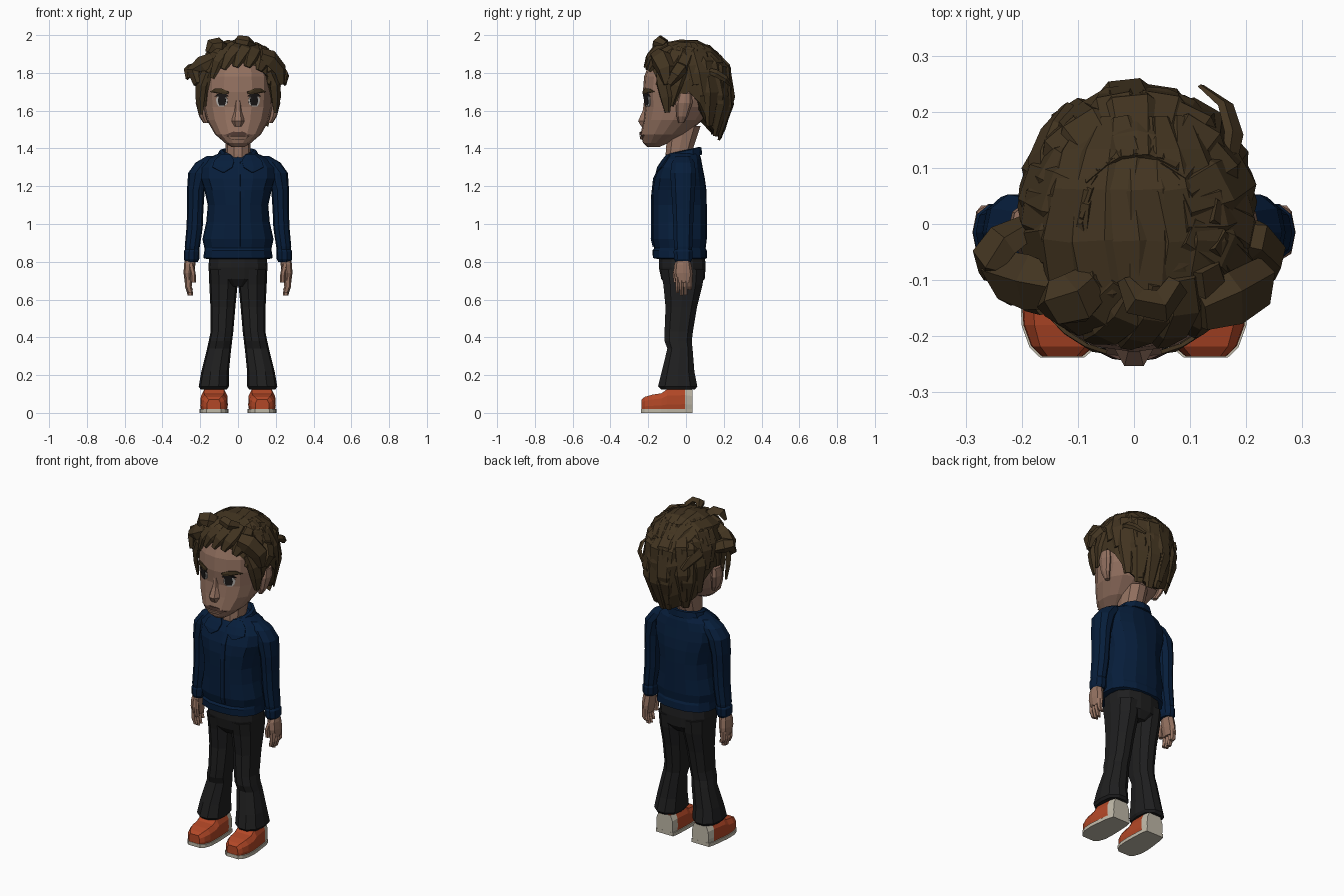
import bpy, bmesh, math, random
from mathutils import Vector
from mathutils.bvhtree import BVHTree

random.seed(4)
cube = bpy.data.objects.get("Cube")
if cube:
    bpy.data.objects.remove(cube)


def material(name, r, g, b):
    m = bpy.data.materials.new(name)
    m.use_nodes = True
    m.diffuse_color = (r, g, b, 1)
    m.node_tree.nodes["Principled BSDF"].inputs["Base Color"].default_value = (r, g, b, 1)
    return m


SKIN = material("brown skin", .295, .167, .118)
HAIR = material("dark brown hair", .054, .034, .0145)
NAVY = material("navy jacket", .002, .0125, .043)
PANTS = material("charcoal trousers", .0135, .0135, .014)
SHOE = material("orange shoe", .45, .064, .02)
SOLE = material("off white sole", .52, .48, .39)
WHITE = material("eye white", .5, .47, .44)
DARK = material("dark iris", .012, .01, .01)
LIP = material("dark lip", .08, .042, .032)


def finish(name, bm, *mats, rule=None):
    bmesh.ops.recalc_face_normals(bm, faces=bm.faces)
    if rule:
        for f in bm.faces:
            f.material_index = rule(f.calc_center_median())
    tree = BVHTree.FromBMesh(bm)
    me = bpy.data.meshes.new(name)
    bm.to_mesh(me)
    bm.free()
    for m in mats:
        me.materials.append(m)
    ob = bpy.data.objects.new(name, me)
    bpy.context.collection.objects.link(ob)
    return ob, tree


def loft(name, rings, *mats, rule=None):
    """Skin a row of equal point rings and cap both ends."""
    bm = bmesh.new()
    rows = [[bm.verts.new(p) for p in ring] for ring in rings]
    n = len(rows[0])
    for a, b in zip(rows, rows[1:]):
        for k in range(n):
            j = (k + 1) % n
            bm.faces.new((a[k], a[j], b[j], b[k]))
    bm.faces.new(rows[0])
    bm.faces.new(rows[-1])
    return finish(name, bm, *mats, rule=rule)


def oval(z, cx, hw, yf, yb, n=12, p=2.3, tilt=0):
    """Rounded ring from front yf to back yb."""
    pts = []
    for k in range(n):
        a = math.tau * k / n
        c, s = math.cos(a), math.sin(a)
        r = (abs(c) ** p + abs(s) ** p) ** (-1 / p)
        dy = r * s * (yb - yf) / 2
        pts.append((cx + r * c * hw, (yf + yb) / 2 + dy, z + tilt * dy))
    return pts


def plate(name, tree, rows, mat, lift=.003, cols=4):
    """Thin plate laid on the front of a part; rows are (x0, x1, z)."""
    bm = bmesh.new()
    grid = []
    for x0, x1, z in rows:
        line = []
        for k in range(cols + 1):
            x = x0 + (x1 - x0) * k / cols
            hit = tree.ray_cast(Vector((x, -1, z)), Vector((0, 1, 0)))[0]
            line.append(bm.verts.new((x, (hit.y if hit else -.1) - lift, z)))
        grid.append(line)
    for a, b in zip(grid, grid[1:]):
        for k in range(cols):
            bm.faces.new((a[k], a[k + 1], b[k + 1], b[k]))
    ob, _ = finish(name, bm, mat)
    mod = ob.modifiers.new("thickness", "SOLIDIFY")
    mod.thickness, mod.offset = .007, 0


SIDES = (("left", 1), ("right", -1))

# Head, neck and nose
_, face = loft("head", [oval(z, 0, w, f, b, 16) for z, w, f, b in (
    (1.408, .035, -.205, -.14), (1.43, .07, -.228, -.09), (1.475, .122, -.24, .0),
    (1.55, .165, -.226, .09), (1.62, .182, -.218, .14), (1.7, .187, -.228, .17),
    (1.78, .185, -.222, .18), (1.86, .165, -.19, .16), (1.92, .1, -.12, .1))], SKIN)
loft("neck", [oval(z, 0, w, f, b, 10) for z, w, f, b in (
    (1.3, .08, -.11, .05), (1.37, .065, -.11, .03), (1.52, .07, -.1, .08))], SKIN)
loft("nose", [oval(z, 0, w, f, -.19, 6, 2) for z, w, f in (
    (1.68, .016, -.22), (1.6, .022, -.232), (1.545, .034, -.258), (1.515, .026, -.24))], SKIN)

# Mouth
plate("upper_lip", face, [(-.025, .025, 1.488), (-.075, .075, 1.468)], LIP, .004)
plate("lower_lip", face, [(-.06, .06, 1.464), (-.03, .03, 1.448)], SKIN, .005)

# Eyes, brows and ears
for side, s in SIDES:
    plate(side + "_eye", face, [(s * a, s * b, z) for a, b, z in (
        (.07, .1, 1.683), (.055, .116, 1.66), (.058, .11, 1.635), (.075, .1, 1.622))], WHITE)
    plate(side + "_iris", face, [(s * a, s * b, z) for a, b, z in (
        (.068, .1, 1.68), (.063, .105, 1.652), (.07, .098, 1.628))], DARK, .006)
    plate(side + "_upper_lid", face, [(s * a, s * b, z) for a, b, z in (
        (.065, .108, 1.688), (.05, .122, 1.676))], DARK, .007)
    plate(side + "_brow", face, [(s * a, s * b, z) for a, b, z in (
        (.085, .122, 1.716), (.048, .148, 1.7), (.052, .085, 1.688))], HAIR, .007)
    loft(side + "_ear", [oval(z, s * x, w, f, b, 8, 2) for z, x, w, f, b in (
        (1.535, .17, .014, -.04, -.01), (1.57, .186, .02, -.05, .01),
        (1.64, .2, .024, -.055, .035), (1.69, .2, .018, -.04, .03))], SKIN)

# Hair cap with an uneven hairline
HAIRLINE = [1.85, 1.85, 1.83, 1.78, 1.64, 1.65, 1.7, 1.64, 1.54, 1.5, 1.48, 1.46, 1.47]
TOP, MID = 1.965, 1.72


def scalp(col, u, puff=1.0):
    """Point on the hair surface: col runs round from the front, u from crown to hairline."""
    a = math.tau * col / 24
    i = abs((col + 12) % 24 - 12)
    lo = int(i)
    low = HAIRLINE[lo] + (HAIRLINE[min(lo + 1, 12)] - HAIRLINE[lo]) * (i - lo)
    p = 2.6 + .5 * math.cos(a)
    z = low + (TOP - low) * max(0, math.cos(min(u, 1) * math.pi / 2)) ** (2 / p)
    z -= max(0, u - 1) * .25
    if z > MID:
        r = max(0, 1 - ((z - MID) / (TOP - MID)) ** p) ** (1 / p)
    else:
        r = 1 - 4.2 * (MID - z) ** 2
    puff *= 1 + .09 * max(0, math.cos(a)) * abs(math.sin(a))
    return Vector((.006 + .202 * r * math.sin(a) * puff, .015 - .232 * r * math.cos(a) * puff, z))


rings = []
for u in (.12, .3, .48, .64, .78, .9, 1):
    rings.append([scalp(c, u, random.uniform(.97, 1.03)) for c in range(24)])
rings.append([(p.x * .82, p.y * .82, p.z + .01) for p in rings[-1]])
_, cap = loft("hair_cap", rings, HAIR)

# Chunky locks of hair
HEAD_MID = Vector((0, 0, 1.72))


def lock(name, path, width, thick=.45):
    path = [Vector(p) for p in path]
    out = []
    for i, p in enumerate(path):
        run = (path[min(i + 1, len(path) - 1)] - path[max(i - 1, 0)]).normalized()
        side = run.cross(p - HEAD_MID).normalized()
        up = side.cross(run)
        t = i / (len(path) - 1)
        w = width * (.65 + 1.2 * t - 1.5 * t * t)
        out.append([p + side * w * a + up * w * b * thick for a, b in
                    ((-1, -.6), (-.7, .7), (.5, 1), (1, -.6))])
    loft(name, out, HAIR)


# Broad strands swept from the forehead over the crown
for k in range(6):
    x = -.13 + k * .054
    path = []
    for y in (-.19, -.12, -.03, .06, .13, .19):
        spread = x * (1 - .35 * abs(y + .02) / .2) + random.uniform(-.008, .008)
        hit = cap.ray_cast(Vector((spread, y, 3)), Vector((0, 0, -1)))[0]
        if hit:
            path.append(hit + Vector((0, 0, random.uniform(-.004, .006))))
    lock("crown_strand", path, random.uniform(.052, .062), .2)

# Locks falling over the sides and back; short above the ears
for k in range(15):
    col = 4.9 + k * 1.015
    over_ear = min(abs(col - 6), abs(col - 18)) < 1.1
    end = .9 if over_ear else random.uniform(.95, 1.1)
    twist = random.uniform(-.9, .9)
    lock("side_back_lock", [scalp(col + twist * t, .2 + (end - .2) * t, .97 + .06 * t)
                            for t in (0, .35, .7, 1)], random.uniform(.055, .07), .26)
for k in range(8):
    col = -4 + k * 1.2
    lock("fringe_lock", [scalp(col + 1.8 - 1.8 * t, .35 + .72 * t, 1.03)
                         for t in (0, .4, .75, 1)], .048, .38)

lock("right_clump", [(-.13, -.12, 1.88), (-.19, -.11, 1.85), (-.24, -.095, 1.81), (-.22, -.13, 1.74)], .062, .55)
lock("right_outer_tuft", [(-.18, .0, 1.8), (-.235, -.03, 1.82), (-.262, -.06, 1.82), (-.265, -.09, 1.77)], .046, .6)
lock("left_clump", [(.12, -.16, 1.9), (.175, -.14, 1.88), (.225, -.11, 1.82), (.235, -.1, 1.74)], .064, .55)
lock("left_outer_tuft", [(.17, -.02, 1.84), (.22, -.03, 1.83), (.248, -.06, 1.79), (.245, -.09, 1.74)], .046, .6)
lock("right_temple_lock", [(-.17, -.14, 1.81), (-.198, -.125, 1.74), (-.203, -.11, 1.67), (-.198, -.1, 1.58)], .046)
lock("left_temple_lock", [(.17, -.14, 1.81), (.2, -.125, 1.74), (.205, -.11, 1.67), (.2, -.1, 1.59)], .046)
lock("quiff_curl", [(-.06, -.1, 1.93), (-.1, -.135, 1.955), (-.14, -.145, 1.95), (-.16, -.15, 1.91)], .055, .55)
lock("crown_curl", [(.08, -.11, 1.95), (.05, -.15, 1.97), (.0, -.14, 1.978), (-.02, -.1, 1.965)], .036, .6)
lock("nape_curl", [(.17, .1, 1.82), (.18, .16, 1.8), (.165, .21, 1.77), (.12, .245, 1.73)], .026)
lock("back_tuft", [(-.165, .06, 1.84), (-.165, .12, 1.81), (-.145, .17, 1.78), (-.12, .21, 1.73)], .04)

# Jacket body, collar and front closure
_, chest = loft("jacket_body", [oval(z, 0, w, f, b, 16, 2.6) for z, w, f, b in (
    (.815, .165, -.15, .1), (.82, .184, -.175, .112), (.86, .178, -.178, .11),
    (.872, .178, -.168, .104), (.92, .188, -.18, .11), (1.01, .168, -.18, .11),
    (1.1, .16, -.18, .11), (1.18, .178, -.178, .108), (1.24, .2, -.168, .1), (1.3, .2, -.145, .088),
    (1.345, .165, -.115, .08), (1.375, .1, -.09, .07))], NAVY)
loft("collar", [oval(z, 0, w, f, b, 12, 2.2, .22) for z, w, f, b in (
    (1.345, .12, -.115, .085), (1.385, .1, -.105, .082), (1.39, .082, -.092, .068),
    (1.35, .07, -.085, .05))], NAVY)
plate("front_placket", chest, [(.012, .035, z) for z in (1.33, 1.24, 1.14, 1.02, .92, .88)], NAVY, .004, 1)
for side, s in SIDES:
    plate(side + "_lapel", chest, [(s * a, s * b, z) for a, b, z in (
        (.04, .09, 1.365), (.02, .125, 1.335), (.03, .135, 1.3), (.07, .085, 1.275))], NAVY, .006)

# Arms and hands
for side, s in SIDES:
    loft(side + "_sleeve", [oval(z, s * x, w, -.015 - d, -.015 + d, 10) for z, x, w, d in (
        (1.36, .12, .045, .04), (1.325, .165, .06, .062), (1.27, .206, .058, .07),
        (1.18, .223, .047, .065), (1.08, .226, .043, .058), (.98, .23, .043, .054),
        (.88, .242, .04, .05), (.865, .243, .038, .047), (.855, .245, .042, .052),
        (.815, .246, .041, .05), (.8, .246, .034, .042))], NAVY)
    loft(side + "_palm", [oval(z, s * x, w, f, b, 8) for z, x, w, f, b in (
        (.83, .25, .028, -.045, .018), (.785, .256, .03, -.062, .028),
        (.74, .259, .029, -.066, .036), (.69, .26, .022, -.055, .034))], SKIN)
    for i, tip in enumerate((.635, .622, .625, .65)):
        y = -.045 + i * .022
        loft(side + "_finger", [oval(z, s * x, w, y - d, y + d, 6) for z, x, w, d in (
            (.72, .262, .02, .013), (.67, .263, .018, .0125), (tip, .252, .014, .009))], SKIN)
    loft(side + "_thumb", [oval(z, s * x, .014, y - .014, y + .014, 6) for z, x, y in (
        (.79, .25, -.045), (.74, .238, -.058), (.69, .236, -.052))], SKIN)

# Trousers
loft("trouser_hips", [oval(z, 0, w, f, b, 14, 2.6) for z, w, f, b in (
    (.85, .15, -.145, .1), (.77, .157, -.145, .105), (.71, .15, -.132, .1),
    (.67, .06, -.1, .07))], PANTS)
for side, s in SIDES:
    loft(side + "_trouser_leg", [oval(z, s * x, w, f, b, 10, 2.6) for z, x, w, f, b in (
        (.76, .078, .077, -.138, .1), (.68, .077, .075, -.122, .09), (.56, .08, .066, -.11, .06),
        (.43, .085, .06, -.115, .038), (.38, .093, .062, -.115, .032), (.34, .1, .064, -.1, .036),
        (.22, .121, .073, -.13, .046), (.14, .128, .08, -.15, .062), (.125, .128, .07, -.135, .05))], PANTS)

# Shoes: rounded upper with a pale heel, on a thin sole
UPPER = ((-.95, 0), (-1, .25), (-.97, .68), (-.72, 1), (.72, 1), (.97, .68), (1, .25), (.95, 0))
LAST = ((-.236, .128, .036, .07), (-.218, .127, .056, .085), (-.18, .127, .07, .096),
        (-.13, .127, .073, .104), (-.1, .126, .072, .125), (-.005, .122, .064, .13), (.035, .12, .055, .122))
for side, s in SIDES:
    loft(side + "_shoe_upper", [[(s * x + w * a, y, .018 + (h - .018) * b) for a, b in UPPER]
                                for y, x, w, h in LAST],
         SHOE, SOLE, rule=lambda c: int(c.y > 0 and c.z < .115))
    loft(side + "_shoe_sole", [[(s * x + (w + .003) * a, y * 1.01, z) for a, z in
                                ((-1, 0), (-1, .021), (1, .021), (1, 0))]
                               for y, x, w, h in LAST], SOLE)
